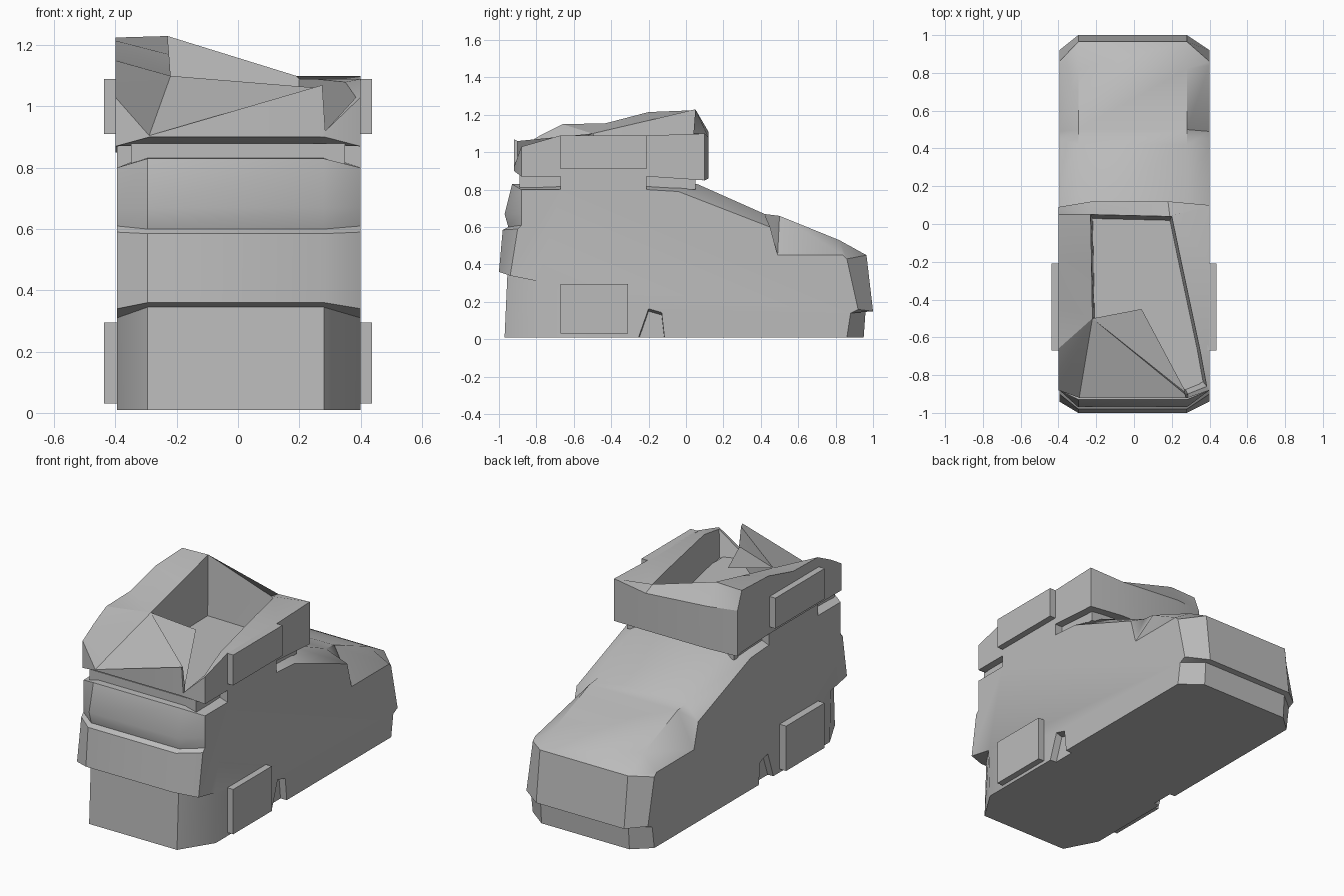
import bpy, bmesh, math
from mathutils import Vector

if "Cube" in bpy.data.objects:
    bpy.data.objects.remove(bpy.data.objects["Cube"])

grey = bpy.data.materials.new("plain_grey")
grey.diffuse_color = (0.5, 0.5, 0.5, 1)
grey.use_nodes = True
grey.node_tree.nodes["Principled BSDF"].inputs["Base Color"].default_value = grey.diffuse_color


def make(name, bm, smooth=None):
    bmesh.ops.remove_doubles(bm, verts=bm.verts, dist=0.0005)
    bmesh.ops.recalc_face_normals(bm, faces=bm.faces)
    me = bpy.data.meshes.new(name)
    bm.to_mesh(me)
    bm.free()
    me.materials.append(grey)
    ob = bpy.data.objects.new(name, me)
    bpy.context.collection.objects.link(ob)
    if smooth:
        bpy.ops.object.select_all(action='DESELECT')
        ob.select_set(True)
        bpy.context.view_layer.objects.active = ob
        bpy.ops.object.shade_smooth_by_angle(angle=math.radians(smooth))
    return ob


def prism(name, x0, x1, base, top):
    """Solid between two (y, z) outlines lying at x0 and x1."""
    bm = bmesh.new()
    a = [bm.verts.new((x0, y, z)) for y, z in base]
    b = [bm.verts.new((x1, y, z)) for y, z in top]
    bm.faces.new(a)
    bm.faces.new(b)
    for i in range(len(a)):
        j = (i + 1) % len(a)
        bm.faces.new((a[i], a[j], b[j], b[i]))
    return make(name, bm)


def block(name, x0, x1, y0, y1, z0, z1):
    r = [(y0, z0), (y1, z0), (y1, z1), (y0, z1)]
    return prism(name, x0, x1, r, r)


# shoe body: centre strip profile (y, z) paired with the side wall profile (y, z)
rows = [
    (-.97, .01, -.78, .01), (-.955, .345, -.79, .31), (-1.0, .36, -.94, .34),
    (-.98, .585, -.90, .59), (-.95, .60, -.88, .61), (-.97, .67, -.88, .67),
    (-.93, .83, -.88, .80), (-.67, .84, -.67, .80), (-.20, .84, -.20, .80),
    (.06, .83, -.04, .79), (.42, .67, .45, .60), (.50, .66, .49, .45),
    (.82, .53, .84, .45), (.965, .45, .86, .43), (1.0, .15, .92, .16),
    (.96, .15, .88, .14), (.95, .01, .86, .01),
]
bm = bmesh.new()
grid = []
for cy, cz, sy, sz in rows:
    grid.append([bm.verts.new(p) for p in
                 ((-.395, sy, sz), (-.295, cy, cz), (.28, cy, cz), (.40, sy, sz))])
for i, a in enumerate(grid):
    b = grid[(i + 1) % len(grid)]
    for k in range(3):
        bm.faces.new((a[k], a[k + 1], b[k + 1], b[k]))
for k in (0, 3):
    bm.faces.new([r[k] for r in grid])
body = make("shoe_body", bm, 35)

# small wedge notches in the lower sides
for side in (-1, 1):
    cutter = prism("notch_cutter", side * .45, side * .36,
                   [(-.27, -.02), (-.11, -.02), (-.13, .16), (-.20, .18)],
                   [(-.27, -.05), (-.11, -.05), (-.13, .13), (-.20, .15)])
    cutter.hide_render = True
    cutter.hide_set(True)
    mod = body.modifiers.new("notch", 'BOOLEAN')
    mod.operation = 'DIFFERENCE'
    mod.object = cutter

# neck between body and collar, flush with the sides in the middle
block("neck", -.35, .35, -.89, .05, .80, .88)
block("neck_side_panel", -.395, .40, -.67, -.21, .79, .88)

# collar: outer x, y, bottom z, top z, then the inner rim point
A = (-.22, -.50, 1.10)
P = (-.23, .05, 1.23)
collar = [
    ((-.40, -.88), .87, 1.03, A), ((-.29, -.92), .90, .905, A),
    ((.275, -.92), .90, 1.07, (.27, -.90, 1.06)),
    ((.285, -.92), .90, .92, (.285, -.90, .92)),
    ((.40, -.88), .87, 1.03, (.385, -.86, 1.03)),
    ((.40, -.67), .87, 1.09, (.35, -.67, 1.08)),
    ((.40, -.20), .87, 1.09, (.25, -.20, 1.09)),
    ((.40, .10), .85, 1.10, (.20, .04, 1.09)),
    ((.18, .12), .86, 1.08, (.19, .04, 1.10)),
    ((-.22, .12), .86, 1.11, P),
    ((-.40, .09), .85, 1.12, P), ((-.40, .05), .86, 1.225, P),
    ((-.40, -.20), .87, 1.215, (-.225, -.20, 1.17)),
    ((-.40, -.43), .87, 1.155, A), ((-.40, -.66), .87, 1.15, A),
    ((-.40, -.78), .87, 1.09, A),
]
bm = bmesh.new()
floor = Vector((0, -.38, .875))
rings = []
for (x, y), zb, zt, inner in collar:
    f = Vector(inner)
    f.z = .875
    f = f.lerp(floor, .05)
    rings.append([Vector(p) for p in
                  (f, (x, y, zb), (x, y, zt), inner, f, floor)])
for a, b in zip(rings, rings[1:] + rings[:1]):
    for k in range(5):
        uniq = []
        for p in (a[k], b[k], b[k + 1], a[k + 1]):
            if all((p - q).length > .0005 for q in uniq):
                uniq.append(p)
        if len(uniq) > 2:
            bm.faces.new([bm.verts.new(p) for p in uniq])
make("collar", bm, 25)

# loose flap folding inward over the opening
bm = bmesh.new()
bm.faces.new([bm.verts.new(p) for p in (A, (.28, -.90, .94), (.04, -.45, 1.05))])
make("collar_flap", bm)

# raised side plates, upper and lower
for side, tag in ((-1, "left"), (1, "right")):
    x0, x1 = side * .39, side * .438
    block("upper_plate_" + tag, x0, x1, -.67, -.21, .91, 1.09)
    block("lower_plate_" + tag, x0, x1, -.67, -.31, .03, .295)
